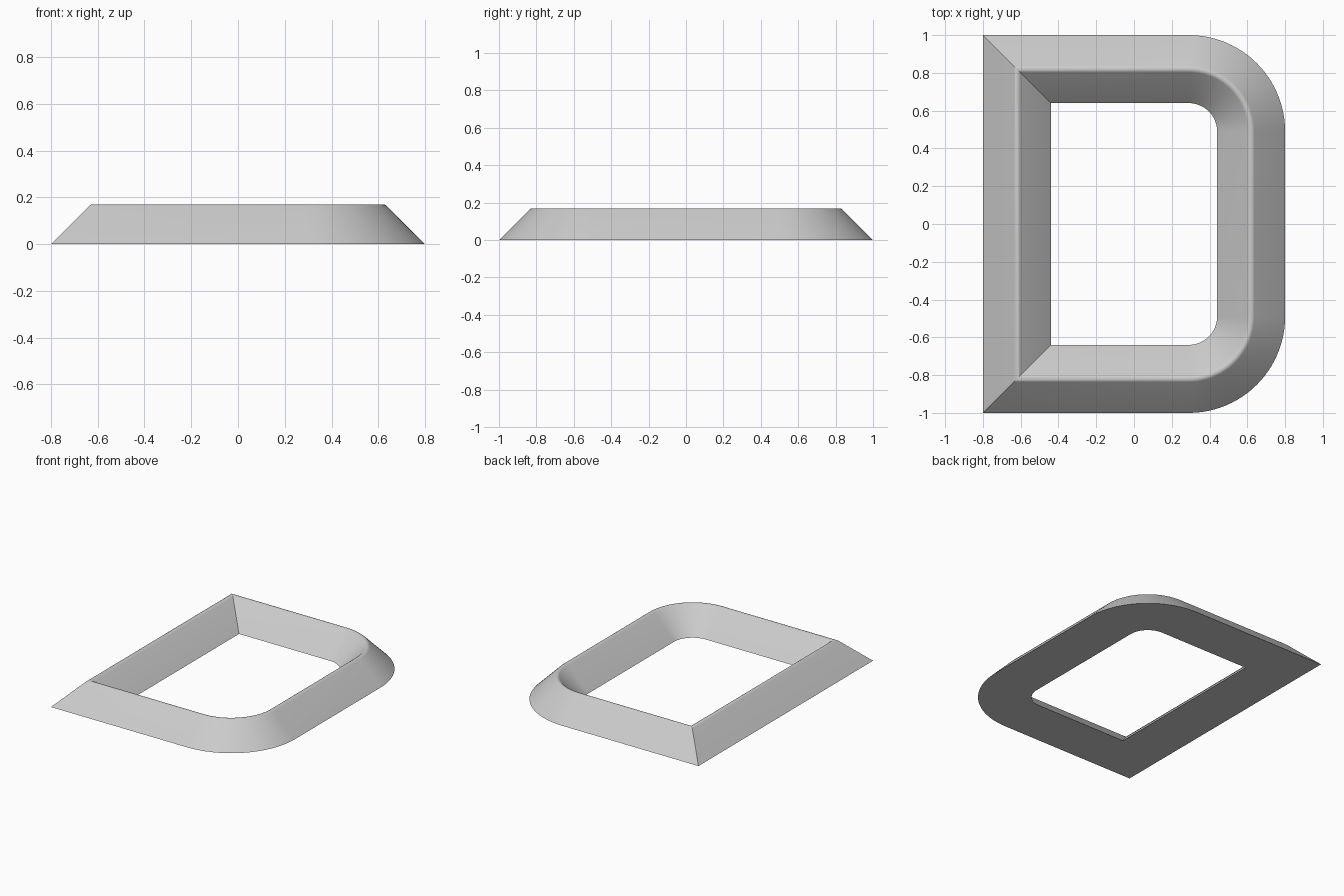
import bpy
import bmesh
from math import cos, sin, pi, radians

cube = bpy.data.objects.get("Cube")
if cube:
    bpy.data.objects.remove(cube, do_unlink=True)

HALF_X, HALF_Y, RADIUS = 0.8, 1.0, 0.51
WIDTH, TIP_RADIUS = 0.36, 0.024
ARC_STEPS, TIP_STEPS = 24, 6

# Plain grey material
grey = bpy.data.materials.new("plain grey")
grey.use_nodes = True
colour = (0.6, 0.6, 0.6, 1)
grey.diffuse_color = colour
grey.node_tree.nodes["Principled BSDF"].inputs["Base Color"].default_value = colour


def outline(inset):
    """D-shaped outline: square corners on -x, round corners on +x."""
    r = RADIUS - inset
    right = []
    for i in range(ARC_STEPS + 1):
        a = -pi / 2 + i * pi / 2 / ARC_STEPS
        right.append((HALF_X - RADIUS + r * cos(a), RADIUS - HALF_Y + r * sin(a)))
    lower = [(inset - HALF_X, inset - HALF_Y)] + right
    return lower + [(x, -y) for x, y in reversed(lower)]


# Cross-section: two 45 degree slopes meeting in a small rounded ridge
mid = WIDTH / 2
tip_z = mid - TIP_RADIUS * 2 ** 0.5
section = [(0, 0)]
for i in range(TIP_STEPS + 1):
    a = pi * 3 / 4 - i * pi / 2 / TIP_STEPS
    section.append((mid + TIP_RADIUS * cos(a), tip_z + TIP_RADIUS * sin(a)))
section.append((WIDTH, 0))

# Sweep the section round the outline, closing the flat underside
bm = bmesh.new()
rings = [[bm.verts.new((x, y, z)) for x, y in outline(d)] for d, z in section]
for k, ring in enumerate(rings):
    nxt = rings[(k + 1) % len(rings)]
    for i in range(len(ring)):
        j = (i + 1) % len(ring)
        bm.faces.new((ring[i], ring[j], nxt[j], nxt[i]))
bmesh.ops.recalc_face_normals(bm, faces=bm.faces)

mesh = bpy.data.meshes.new("bevelled_frame")
bm.to_mesh(mesh)
bm.free()
mesh.materials.append(grey)
frame = bpy.data.objects.new("bevelled_frame", mesh)
bpy.context.collection.objects.link(frame)

# Smooth curves, crisp mitres and base edges
bpy.ops.object.select_all(action="DESELECT")
frame.select_set(True)
bpy.context.view_layer.objects.active = frame
bpy.ops.object.shade_smooth_by_angle(angle=radians(30))
